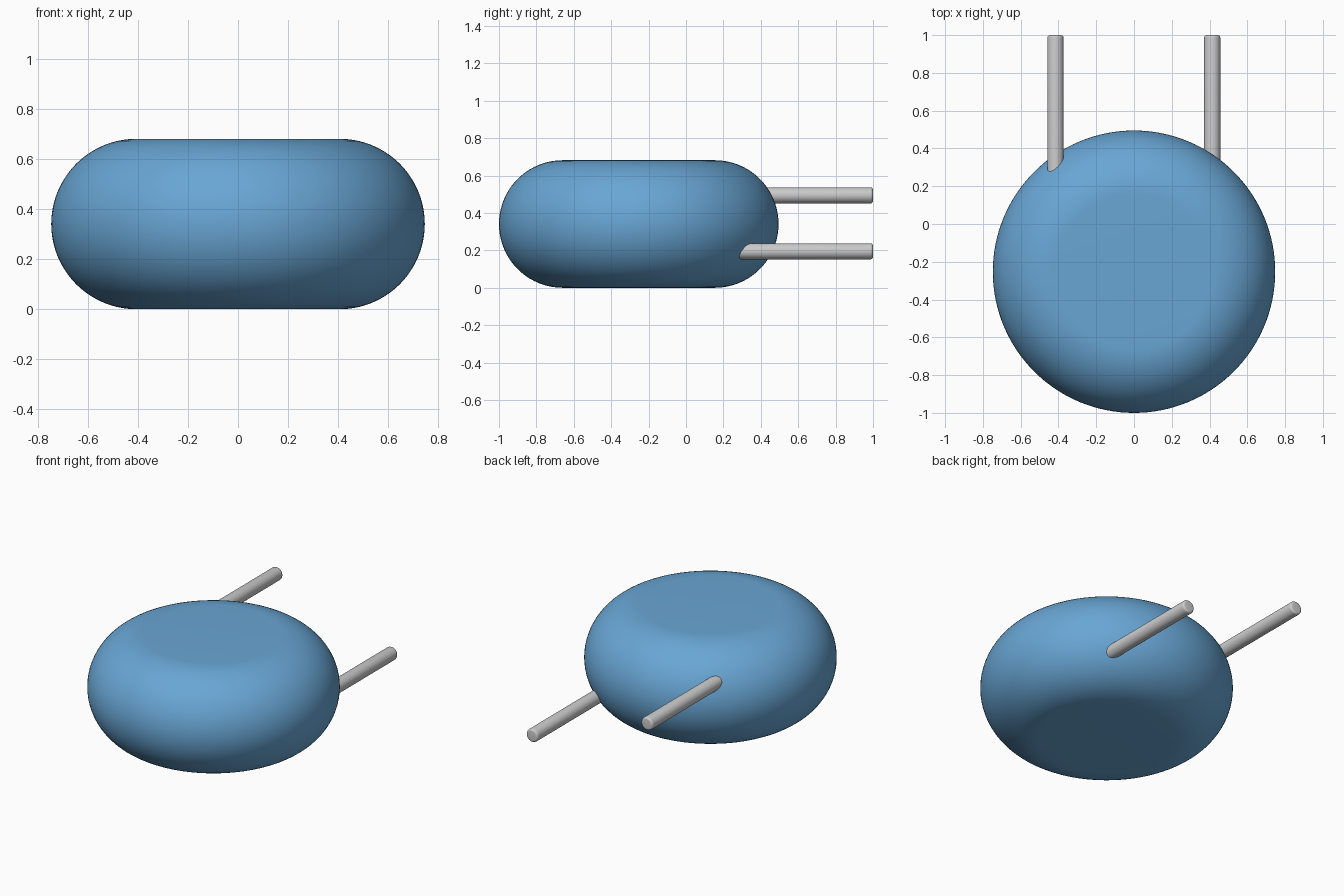
import bpy, bmesh, math
from mathutils import Matrix, Vector

if "Cube" in bpy.data.objects:
    bpy.data.objects.remove(bpy.data.objects["Cube"])

CY, R, H = -0.2525, 0.7475, 0.682
r = H / 2


def finish(name, bm, angle):
    bmesh.ops.recalc_face_normals(bm, faces=bm.faces)
    me = bpy.data.meshes.new(name)
    bm.to_mesh(me)
    bm.free()
    ob = bpy.data.objects.new(name, me)
    bpy.context.collection.objects.link(ob)
    bpy.ops.object.select_all(action='DESELECT')
    ob.select_set(True)
    bpy.context.view_layer.objects.active = ob
    bpy.ops.object.shade_smooth_by_angle(angle=math.radians(angle))
    return ob


def lathe(name, profile, steps, matrix, angle=30):
    # Revolve (radius, height) points around z and cap both ends
    bm = bmesh.new()
    rings = []
    for rad, h in profile:
        rings.append([bm.verts.new(matrix @ Vector((
            rad * math.cos(2 * math.pi * i / steps),
            rad * math.sin(2 * math.pi * i / steps), h))) for i in range(steps)])
    for a, b in zip(rings, rings[1:]):
        for i in range(steps):
            j = (i + 1) % steps
            bm.faces.new((a[i], a[j], b[j], b[i]))
    bm.faces.new(rings[0])
    bm.faces.new(rings[-1])
    return finish(name, bm, angle)


# Round cushion-shaped body: half-circle rim with flat top and bottom
rim = []
for k in range(41):
    t = -math.pi / 2 + math.pi * k / 40
    rim.append((R - r + r * math.cos(t), r + r * math.sin(t)))
body = lathe("body", rim, 128, Matrix.Translation((0, CY, 0)))
blue = bpy.data.materials.new("blue")
blue.diffuse_color = (0.14, 0.38, 0.66, 1)
blue.use_nodes = True
blue.node_tree.nodes["Principled BSDF"].inputs["Base Color"].default_value = blue.diffuse_color
body.data.materials.append(blue)

# Two wire leads running back, with softened tips
lead_r, tip = 0.043, 0.014
lead = [(lead_r, 0.0), (lead_r, 1 - tip)]
for k in range(1, 6):
    t = math.pi / 2 * k / 5
    lead.append((lead_r - tip + tip * math.cos(t), 1 - tip + tip * math.sin(t)))
for name, x, z in (("upper_lead", -0.416, 0.494), ("lower_lead", 0.414, 0.195)):
    m = Matrix.Translation((x, 0, z)) @ Matrix.Rotation(-math.pi / 2, 4, 'X')
    lathe(name, lead, 32, m)
